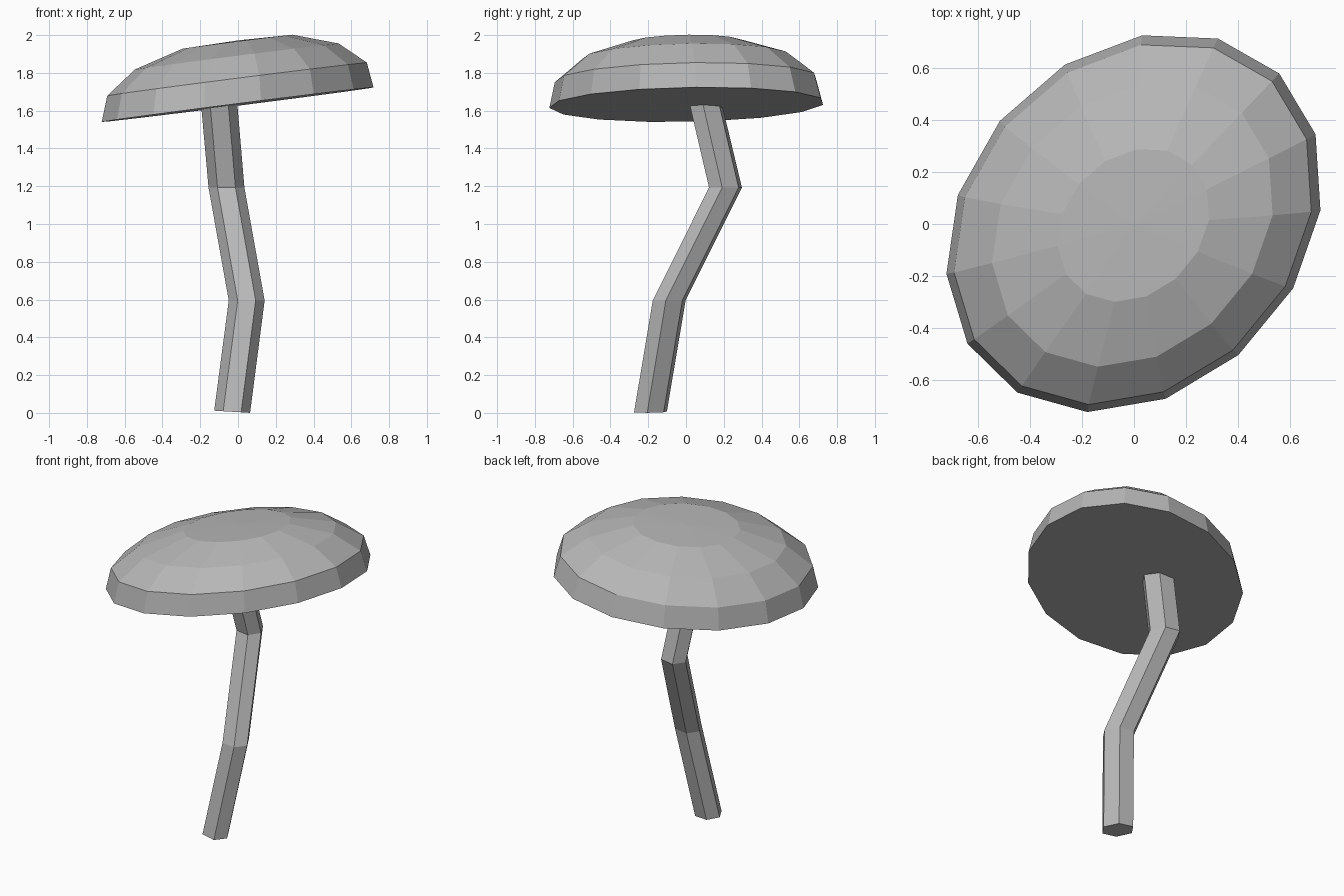
import bpy
from math import cos, sin, radians

if "Cube" in bpy.data.objects:
    bpy.data.objects.remove(bpy.data.objects["Cube"])

# Mid grey shared by both parts
grey = bpy.data.materials.new("mid_grey")
grey.diffuse_color = (0.47, 0.47, 0.47, 1)
grey.use_nodes = True
grey.node_tree.nodes["Principled BSDF"].inputs["Base Color"].default_value = grey.diffuse_color


def loft(name, rings, apex=None):
    """Skin a stack of equal rings; cap the base, close the top flat or to an apex."""
    n = len(rings[0])
    verts = [v for ring in rings for v in ring]
    faces = [tuple(reversed(range(n)))]
    for r in range(len(rings) - 1):
        for k in range(n):
            a, b = r * n + k, r * n + (k + 1) % n
            faces.append((a, b, b + n, a + n))
    last = (len(rings) - 1) * n
    if apex:
        verts.append(apex)
        faces += [(last + k, last + (k + 1) % n, len(verts) - 1) for k in range(n)]
    else:
        faces.append(tuple(range(last, last + n)))
    mesh = bpy.data.meshes.new(name)
    mesh.from_pydata(verts, [], faces)
    mesh.materials.append(grey)
    mesh.update()
    obj = bpy.data.objects.new(name, mesh)
    bpy.context.collection.objects.link(obj)
    return obj


# Cap: 15-sided oval rings, stretched along a diagonal and tilted up to the right
def cap_ring(scale, height, cx, cy):
    ring = []
    for k in range(15):
        x = cx + scale * 0.724 * cos(radians(24 * k - 8.4))
        y = cy + scale * 0.73 * cos(radians(24 * k - 86.3))
        # the underside also leans very slightly from front to back
        ring.append((x, y, height + 0.129 * x - 0.008 * y))
    return ring


cap_profile = [(1.0, 1.632, 0.001, 0.006), (0.955, 1.767, -0.002, 0.002),
               (0.75, 1.887, -0.004, -0.002), (0.405, 1.965, -0.002, -0.004)]
loft("mushroom_cap", [cap_ring(*p) for p in cap_profile], (0, 0, 1.972))


# Stem: crooked six-sided tube, its section stretched along the other diagonal
def stem_ring(x, y, z, tilt):
    ring = []
    for k in range(6):
        dx = 0.095 * cos(radians(60 * k))
        dy = 0.092 * cos(radians(60 * k - 101))
        ring.append((x + dx, y + dy, z + tilt * dx))
    return ring


stem_path = [(-0.031, -0.188, 0.006, -0.06), (0.046, -0.089, 0.595, 0),
             (-0.061, 0.209, 1.193, 0), (-0.099, 0.106, 1.628, 0.128)]
loft("mushroom_stem", [stem_ring(*p) for p in stem_path])
